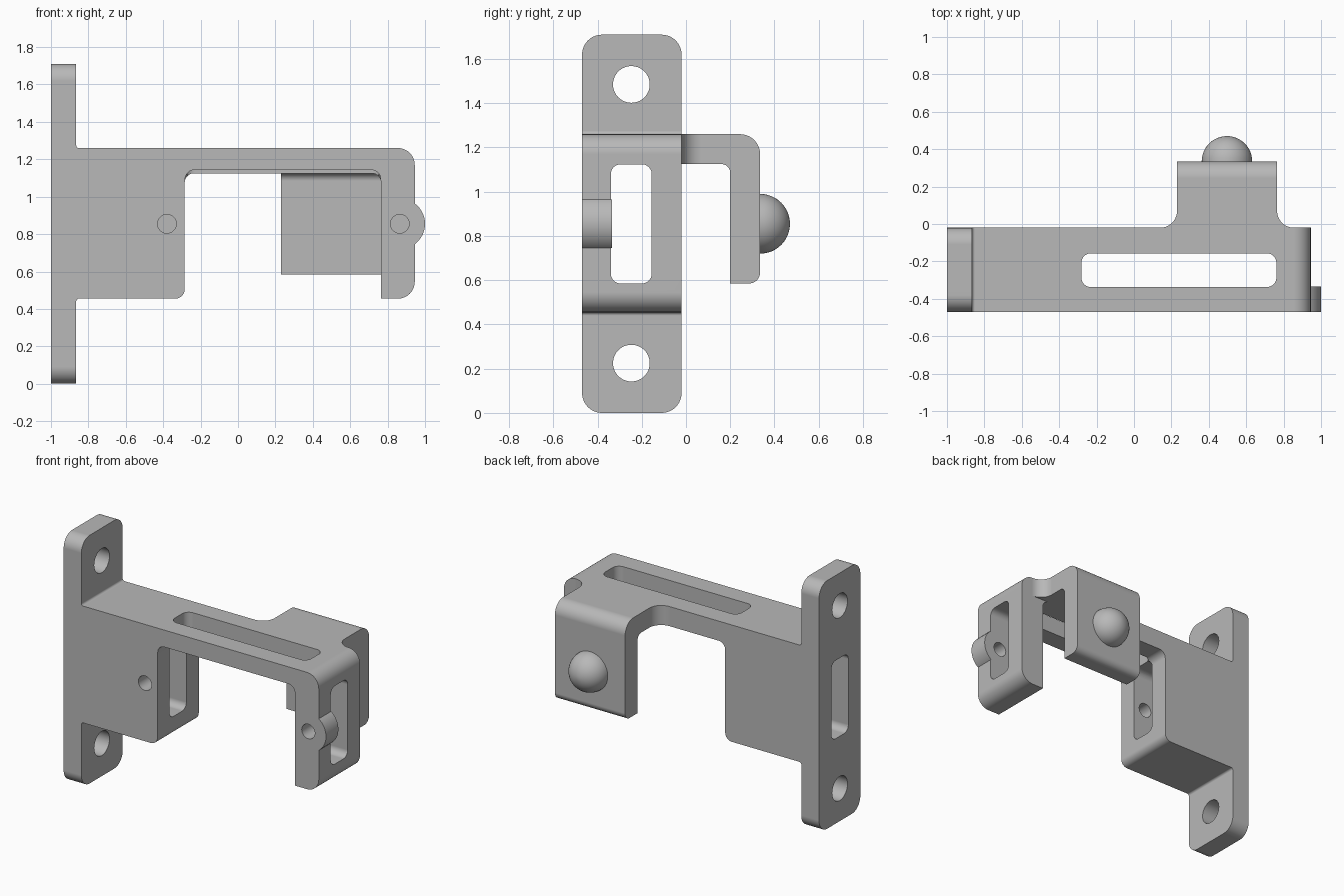
import bpy, bmesh, math
from mathutils import Vector

if "Cube" in bpy.data.objects:
    bpy.data.objects.remove(bpy.data.objects["Cube"], do_unlink=True)

# single grey finish
grey = bpy.data.materials.new("plain grey")
grey.use_nodes = True
colour = (0.48, 0.48, 0.48, 1)
grey.diffuse_color = colour
grey.node_tree.nodes["Principled BSDF"].inputs["Base Color"].default_value = colour


def rounded(corners, steps=10):
    """Outline from (u, v) or (u, v, radius) corners, with arcs at the radii."""
    out = []
    for i, c in enumerate(corners):
        p = Vector(c[:2])
        r = c[2] if len(c) > 2 else 0
        if not r:
            out.append(p)
            continue
        a = (Vector(corners[i - 1][:2]) - p).normalized()
        b = (Vector(corners[(i + 1) % len(corners)][:2]) - p).normalized()
        half = a.angle(b) / 2
        centre = p + (a + b).normalized() * r / math.sin(half)
        s = p + a * r / math.tan(half) - centre
        e = p + b * r / math.tan(half) - centre
        start = math.atan2(s.y, s.x)
        sweep = math.remainder(math.atan2(e.y, e.x) - start, math.tau)
        for k in range(steps + 1):
            t = start + sweep * k / steps
            out.append(centre + Vector((math.cos(t), math.sin(t))) * r)
    return out


def rect(u0, u1, v0, v1, r=0):
    return rounded([(u0, v0, r), (u1, v0, r), (u1, v1, r), (u0, v1, r)])


def arc(u, v, r, a0=0, a1=math.tau, n=64, closed=True):
    count = n if closed else n + 1
    return [Vector((u + r * math.cos(a0 + (a1 - a0) * k / n),
                    v + r * math.sin(a0 + (a1 - a0) * k / n))) for k in range(count)]


def add_object(name, bm):
    bmesh.ops.recalc_face_normals(bm, faces=bm.faces)
    mesh = bpy.data.meshes.new(name)
    bm.to_mesh(mesh)
    bm.free()
    mesh.materials.append(grey)
    ob = bpy.data.objects.new(name, mesh)
    bpy.context.collection.objects.link(ob)
    return ob


def prism(name, outline, axis, d0, d1):
    """Extrude a flat outline along an axis from d0 to d1."""
    place = {"x": lambda p, d: (d, p.x, p.y),
             "y": lambda p, d: (p.x, d, p.y),
             "z": lambda p, d: (p.x, p.y, d)}[axis]
    bm = bmesh.new()
    low = [bm.verts.new(place(p, d0)) for p in outline]
    high = [bm.verts.new(place(p, d1)) for p in outline]
    bm.faces.new(low)
    bm.faces.new(high)
    for i in range(len(low)):
        bm.faces.new((low[i - 1], low[i], high[i], high[i - 1]))
    return add_object(name, bm)


def activate(ob):
    bpy.ops.object.select_all(action="DESELECT")
    ob.select_set(True)
    bpy.context.view_layer.objects.active = ob


def combine(ob, cutter, operation="DIFFERENCE"):
    activate(ob)
    mod = ob.modifiers.new("cut", "BOOLEAN")
    mod.operation, mod.solver, mod.object = operation, "EXACT", cutter
    bpy.ops.object.modifier_apply(modifier=mod.name)
    bpy.data.objects.remove(cutter, do_unlink=True)


def finish(ob):
    activate(ob)
    bpy.ops.object.shade_smooth_by_angle(angle=math.radians(30))
    mod = ob.modifiers.new("even shading", "WEIGHTED_NORMAL")
    mod.keep_sharp = True


FRONT, BACK, TOP = -0.47, -0.02, 1.26
IN_L, IN_R, OUT_R, UNDER = -0.285, 0.765, 0.945, 1.125
PIN_Z = 0.855

# bracket: wall plate, block, arm and end leg as one side profile
frame = prism("bracket_frame", rounded([
    (-1, -0.1), (-0.865, -0.1), (-0.865, 0.455, 0.015), (IN_L, 0.455, 0.05),
    (IN_L, UNDER, 0.05), (IN_R, UNDER, 0.05), (IN_R, 0.455), (OUT_R, 0.455, 0.09),
    (OUT_R, TOP, 0.09), (-0.865, TOP, 0.015), (-0.865, 1.8), (-1, 1.8)]), "y", -0.7, 0.2)

# rounded wall plate outline
combine(frame, prism("plate_outline", rect(FRONT, BACK, 0, 1.71, 0.09), "x", -1.5, 1.5), "INTERSECT")

# shallower front rail
combine(frame, prism("rail_cut", rounded([
    (IN_L + 0.002, 1), (IN_R - 0.002, 1), (IN_R - 0.002, 1.143, 0.05),
    (IN_L + 0.002, 1.143, 0.05)]), "y", -0.7, -0.245))

# window running lengthwise, and slot through the arm
combine(frame, prism("window_cut", rect(-0.34, -0.155, 0.585, 1.124, 0.045), "x", -1.3, 1.3))
combine(frame, prism("slot_cut", rect(IN_L + 0.004, IN_R - 0.004, -0.337, -0.157, 0.05), "z", 1.02, 1.5))

# screw holes in the plate, pin holes in the front walls
for z in (0.225, 1.485):
    combine(frame, prism("screw_cut", arc(-0.247, z, 0.083), "x", -1.3, -0.7))
for x in (-0.38, 0.865):
    combine(frame, prism("pin_cut", arc(x, PIN_Z, 0.05), "y", -0.7, -0.25))

# rear tab: bent hook trimmed to a flared plan shape
tab = prism("rear_tab", rounded([
    (BACK - 0.001, TOP), (BACK - 0.001, UNDER), (0.2, UNDER, 0.04), (0.2, 0.585),
    (0.335, 0.585, 0.05), (0.335, TOP, 0.09)]), "x", 0, 1)
combine(tab, prism("tab_plan", rounded([
    (0.139, -0.1), (0.139, BACK), (0.23, BACK, 0.09), (0.23, 0.6), (IN_R, 0.6),
    (IN_R, BACK, 0.09), (0.856, BACK), (0.856, -0.1)]), "z", 0, 2), "INTERSECT")

# half-round lug on the end leg
reach = math.acos((OUT_R - 0.865) / 0.135)
lug = prism("end_lug", arc(0.865, PIN_Z, 0.135, -reach, reach, 24, False), "y", FRONT, -0.335)

# domed button on the tab
bm = bmesh.new()
bmesh.ops.create_uvsphere(bm, u_segments=48, v_segments=24, radius=0.135)
bmesh.ops.bisect_plane(bm, geom=bm.verts[:] + bm.edges[:] + bm.faces[:], dist=1e-5,
                       plane_co=(0, 0, 0), plane_no=(0, 0, 1), clear_inner=True)
for v in bm.verts:
    x, y, z = v.co
    v.co = (0.497 + x, 0.335 + z, PIN_Z - y)
button = add_object("dome_button", bm)

for ob in (frame, tab, lug, button):
    finish(ob)
